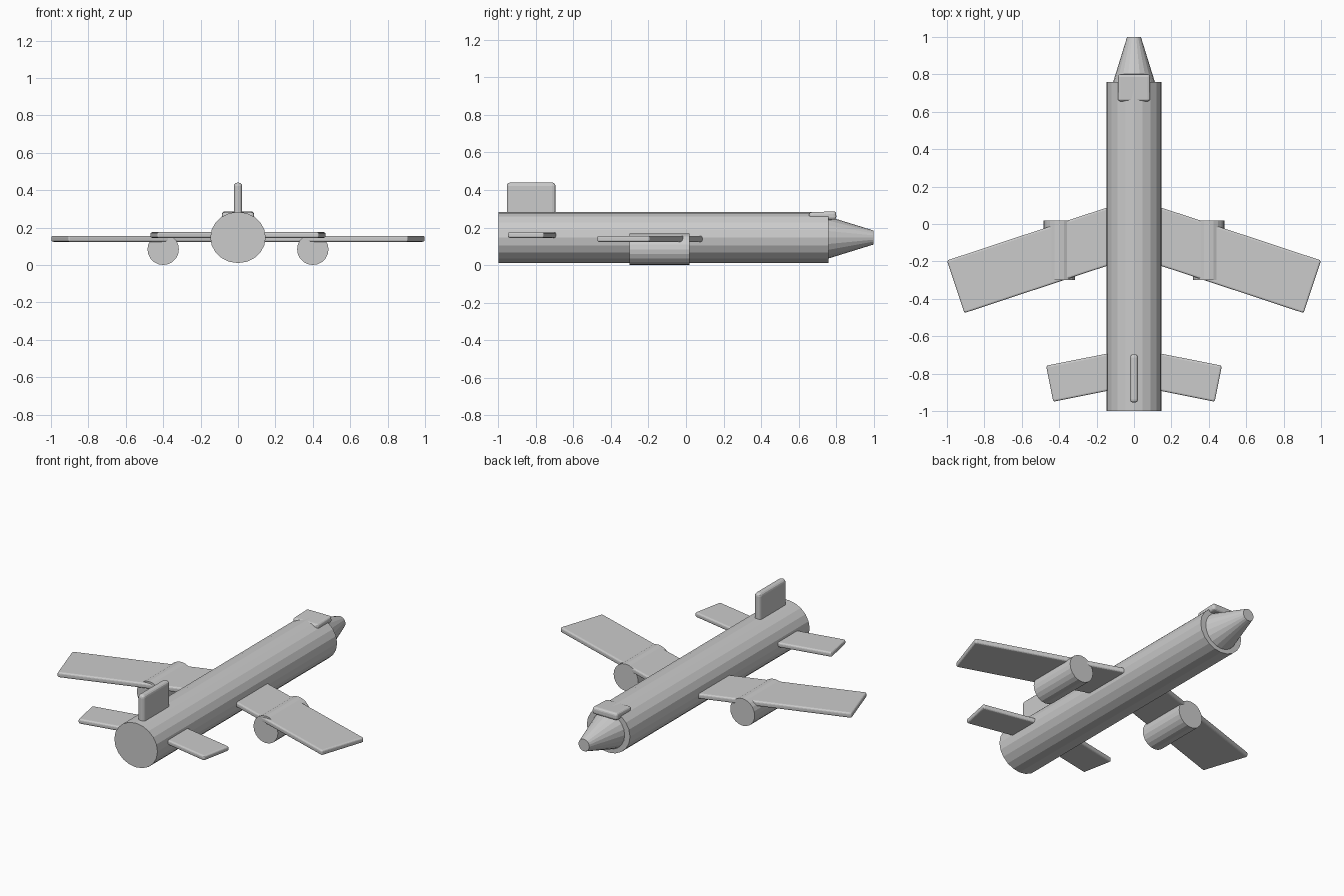
import bpy
import math
from mathutils import Matrix, Vector

cube = bpy.data.objects.get("Cube")
if cube:
    bpy.data.objects.remove(cube, do_unlink=True)

grey = bpy.data.materials.new("plain grey")
grey.use_nodes = True
grey.diffuse_color = (0.6, 0.6, 0.6, 1)
grey.node_tree.nodes["Principled BSDF"].inputs["Base Color"].default_value = (0.6, 0.6, 0.6, 1)


def tube(name, x, z, y_back, y_front, r_back, r_front, squash=1, sides=20):
    """Cylinder or cone lying along y."""
    bpy.ops.mesh.primitive_cone_add(vertices=sides, radius1=r_back, radius2=r_front,
                                    depth=y_front - y_back)
    ob = bpy.context.object
    ob.name = name
    ob.data.transform(Matrix.Rotation(-math.pi / 2, 4, 'X'))
    ob.data.transform(Matrix.Diagonal((1, 1, squash, 1)))
    ob.location = (x, (y_back + y_front) / 2, z)
    ob.data.materials.append(grey)
    return ob


def slab(name, centre, size, bevel, turn=0, tilt=0):
    """Box with rounded edges, turned about z and tilted about x."""
    bpy.ops.mesh.primitive_cube_add(size=1, location=centre, rotation=(tilt, 0, turn))
    ob = bpy.context.object
    ob.name = name
    ob.data.transform(Matrix.Diagonal((*size, 1)))
    mod = ob.modifiers.new("rounded edges", 'BEVEL')
    mod.width = bevel
    mod.segments = 3
    ob.data.materials.append(grey)
    return ob


def swept(name, side, tip, angle, length, chord, z, thick, bevel):
    """Swept surface, placed by the front corner of its tip."""
    along = Vector((-math.cos(angle), math.sin(angle), 0))
    back = Vector((-math.sin(angle), -math.cos(angle), 0))
    c = Vector((*tip, z)) + along * length / 2 + back * chord / 2
    slab(name, (side * c.x, c.y, z), (length, chord, thick), bevel, turn=-side * angle)


# Body and nose
tube("fuselage", 0, 0.147, -1, 0.76, 0.148, 0.148, 0.925)
tube("nose_cone", 0, 0.147, 0.70, 1, 0.13, 0.037)

# Wings, engines and tailplanes on both sides
for label, side in (("left", 1), ("right", -1)):
    swept(label + "_wing", side, (1.0, -0.195), math.radians(18.3), 0.96, 0.296, 0.14, 0.032, 0.01)
    tube(label + "_engine", side * 0.4, 0.084, -0.30, 0.018, 0.084, 0.084)
    swept(label + "_tailplane", side, (0.47, -0.758), math.radians(11.3), 0.44, 0.196, 0.16, 0.03, 0.01)

# Fin and canopy
slab("tail_fin", (0, -0.825, 0.33), (0.044, 0.26, 0.22), 0.018)
slab("canopy", (0, 0.728, 0.262), (0.172, 0.145, 0.044), 0.014, tilt=math.radians(2))
